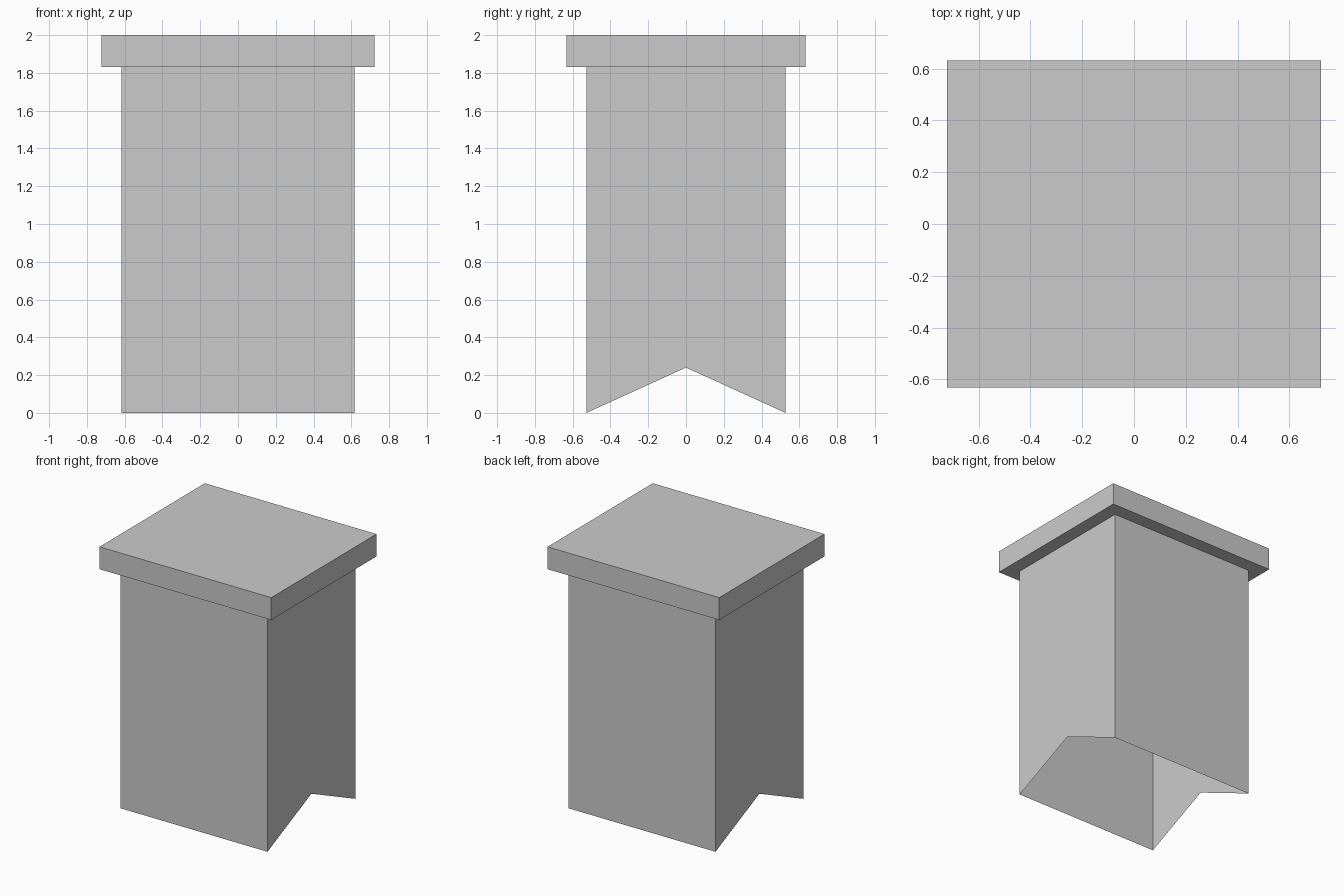
import bpy
import bmesh

cube = bpy.data.objects.get("Cube")
if cube:
    bpy.data.objects.remove(cube, do_unlink=True)

HALF_X, HALF_Y = 0.617, 0.527   # shaft half sizes
OVERHANG = 0.105                # how far the cap sticks out
CAP_Z, TOP_Z = 1.83, 2.0
NOTCH_Z = 0.24                  # peak of the roof notch

grey = bpy.data.materials.new("plain_grey")
grey.use_nodes = True
colour = (0.6, 0.6, 0.6, 1)
grey.diffuse_color = colour
grey.node_tree.nodes["Principled BSDF"].inputs["Base Color"].default_value = colour


def ring(bm, hx, hy, z):
    """Four corners, counter-clockwise from the front right."""
    return [bm.verts.new((sx * hx, sy * hy, z))
            for sx, sy in ((-1, -1), (1, -1), (1, 1), (-1, 1))]


def bridge(bm, lower, upper):
    """Join two rings with four quads."""
    faces = []
    for i in range(4):
        j = (i + 1) % 4
        faces.append(bm.faces.new((lower[i], lower[j], upper[j], upper[i])))
    return faces


def finish(bm, name):
    mesh = bpy.data.meshes.new(name)
    bm.to_mesh(mesh)
    bm.free()
    mesh.materials.append(grey)
    obj = bpy.data.objects.new(name, mesh)
    bpy.context.collection.objects.link(obj)
    return obj


# Hollow shaft, open below, with a gable notch in both side walls
bm = bmesh.new()
bottom = ring(bm, HALF_X, HALF_Y, 0)
top = ring(bm, HALF_X, HALF_Y, CAP_Z)
for i in range(4):
    j = (i + 1) % 4
    outline = [bottom[i], bottom[j], top[j], top[i]]
    if i % 2:
        side = 1 if i == 1 else -1
        outline.insert(1, bm.verts.new((side * HALF_X, 0, NOTCH_Z)))
    bm.faces.new(outline)
finish(bm, "chimney_shaft")

# Overhanging cap, open to the shaft underneath
bm = bmesh.new()
inner = ring(bm, HALF_X, HALF_Y, CAP_Z)
outer = ring(bm, HALF_X + OVERHANG, HALF_Y + OVERHANG, CAP_Z)
upper = ring(bm, HALF_X + OVERHANG, HALF_Y + OVERHANG, TOP_Z)
bridge(bm, inner, outer)
bridge(bm, outer, upper)
bm.faces.new(upper)
finish(bm, "chimney_cap")
